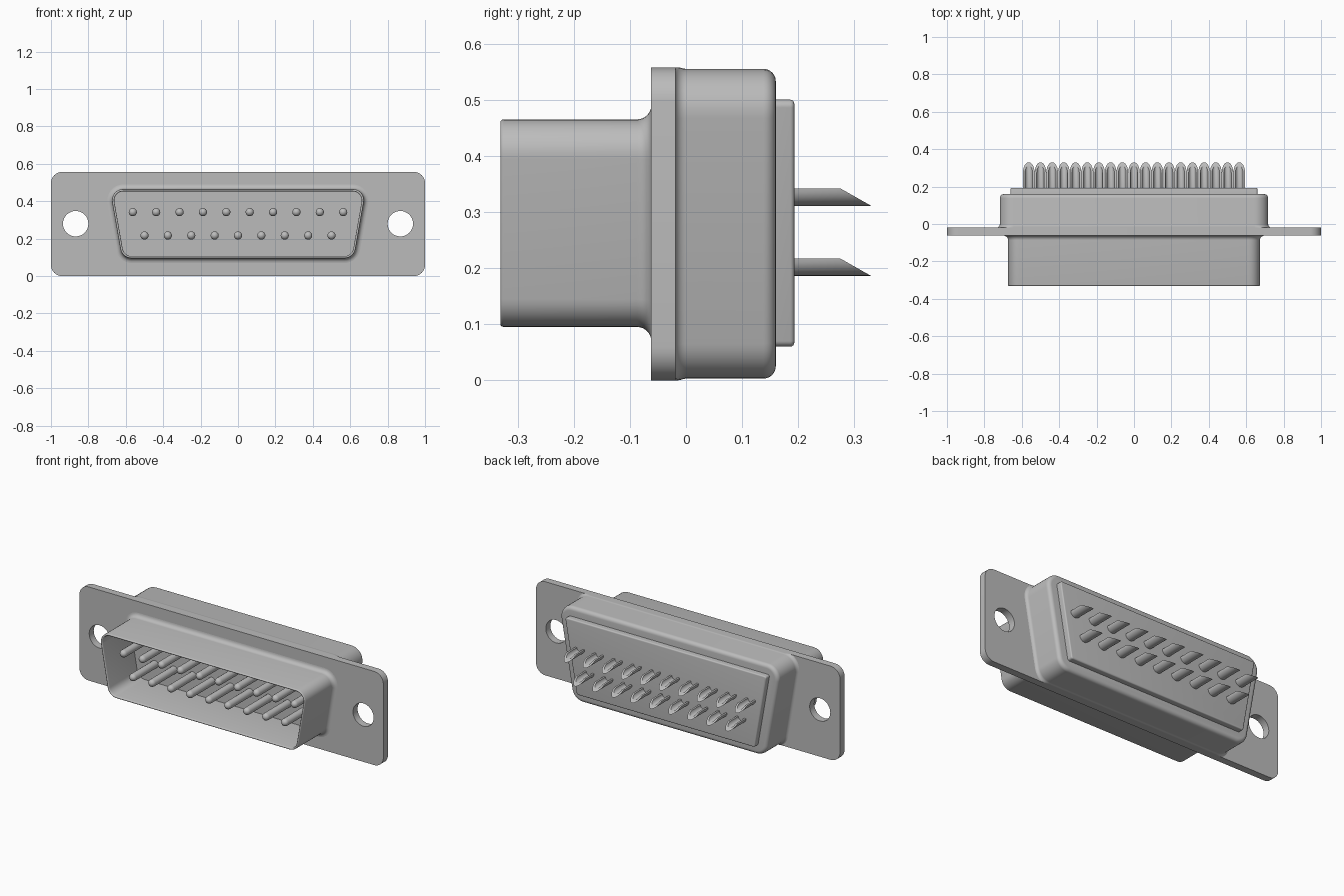
import bpy, bmesh, math

cube = bpy.data.objects.get("Cube")
if cube:
    bpy.data.objects.remove(cube, do_unlink=True)

grey = bpy.data.materials.new("plain grey")
grey.use_nodes = True
COLOUR = (0.5, 0.5, 0.5, 1)
grey.diffuse_color = COLOUR
grey.node_tree.nodes["Principled BSDF"].inputs["Base Color"].default_value = COLOUR

TILT = math.radians(10)


def add_object(name, mesh, x=0, z=0):
    obj = bpy.data.objects.new(name, mesh)
    obj.location = (x, 0, z)
    bpy.context.collection.objects.link(obj)
    return obj


def finish(mesh, angle=35):
    mesh.materials.clear()
    mesh.materials.append(grey)
    mesh.shade_smooth()
    mesh.set_sharp_from_angle(angle=math.radians(angle))
    return mesh


def loft(name, rings):
    """Skin a list of equal-length point loops and cap both ends."""
    bm = bmesh.new()
    loops = [[bm.verts.new(p) for p in ring] for ring in rings]
    n = len(loops[0])
    for a, b in zip(loops, loops[1:]):
        for i in range(n):
            j = (i + 1) % n
            bm.faces.new((a[i], a[j], b[j], b[i]))
    bm.faces.new(loops[0])
    bm.faces.new(loops[-1])
    bmesh.ops.recalc_face_normals(bm, faces=bm.faces)
    mesh = bpy.data.meshes.new(name)
    bm.to_mesh(mesh)
    bm.free()
    return finish(mesh)


def outline(half_top, z0, z1, radius, offset=0, tilt=TILT, steps=8):
    """Rounded trapezoid in x and z, wide side up, grown by offset."""
    right = []
    for zc, start, end in ((z0 + radius, -math.pi / 2, -tilt),
                           (z1 - radius, -tilt, math.pi / 2)):
        xc = half_top - (z1 - zc) * math.tan(tilt) - radius / math.cos(tilt)
        for i in range(steps + 1):
            a = start + (end - start) * i / steps
            right.append((xc + (radius + offset) * math.cos(a),
                          zc + (radius + offset) * math.sin(a)))
    return right + [(-x, z) for x, z in reversed(right)]


def arc(y, off, r, start, end, steps=6):
    """Depth and offset pairs along a circular edge, angles in degrees."""
    angles = [math.radians(start + (end - start) * i / steps) for i in range(steps + 1)]
    return [(y + r * math.cos(a), off + r * math.sin(a)) for a in angles]


def trapezoid_solid(name, shape, profile, top=9, bottom=-9):
    rings = [[(x, y, min(max(z, bottom), top)) for x, z in outline(*shape, off)]
             for y, off in profile]
    return add_object(name, loft(name, rings))


# Flange with two mounting holes
HEIGHT = 0.557
curve = bpy.data.curves.new("flange", "CURVE")
curve.dimensions = "2D"
curve.fill_mode = "BOTH"
curve.extrude = 0.0215
loops = [outline(1, 0, HEIGHT, 0.06, tilt=0)]
for side in (-1, 1):
    loops.append([(side * 0.868 + 0.068 * math.cos(math.tau * i / 32),
                   0.28 + 0.068 * math.sin(math.tau * i / 32)) for i in range(32)])
for loop in loops:
    spline = curve.splines.new("POLY")
    spline.points.add(len(loop) - 1)
    for point, (x, z) in zip(spline.points, loop):
        point.co = (x, z, 0, 1)
    spline.use_cyclic_u = True
source = add_object("flange_curve", curve)
bpy.context.view_layer.update()
flange_mesh = bpy.data.meshes.new_from_object(
    source.evaluated_get(bpy.context.evaluated_depsgraph_get()))
bpy.data.objects.remove(source, do_unlink=True)
flange = add_object("flange", finish(flange_mesh))
flange.rotation_euler.x = math.pi / 2
flange.location.y = -0.0405

# Hollow front shell with a flared root and rounded lip
trapezoid_solid("front_shell", (0.685, 0.095, 0.465, 0.06),
                arc(-0.087, 0.025, 0.025, 0, -90)
                + arc(-0.325, -0.006, 0.006, 90, 270)
                + [(-0.066, -0.012)])

# Rear body, its root flare kept inside the flange height
trapezoid_solid("rear_body", (0.732, 0.003, 0.555, 0.075),
                arc(0.0, 0.02, 0.02, 180, 270)
                + arc(0.138, -0.022, 0.022, 90, 0), top=HEIGHT, bottom=0)

# Raised insulator on the back
trapezoid_solid("rear_insulator", (0.663, 0.06, 0.5, 0.012),
                [(0.15, 0)] + arc(0.186, -0.007, 0.007, 90, 0, 4))

# Round-tipped contact pin
TIP = [(-0.062, 0.022)] + [(-0.27 - 0.022 * math.sin(a), 0.022 * math.cos(a))
                           for a in (math.radians(d) for d in range(0, 90, 17))]
pin_mesh = loft("contact_pin", [[(r * math.cos(math.tau * i / 16), y,
                                  r * math.sin(math.tau * i / 16)) for i in range(16)]
                                for y, r in TIP])

# Half-round solder cup with a slanted end
half = [math.pi + math.pi * i / 12 for i in range(13)]
section = [(r * math.cos(a), r * math.sin(a))
           for r, angles in ((0.031, half), (0.02, half[::-1])) for a in angles]
cup_mesh = loft("solder_cup", [[(x, 0.185, z) for x, z in section],
                               [(x, 0.275 - z * 1.77, z) for x, z in section]])

# Two staggered rows of contacts
for row, count, z in (("upper", 10, 0.342), ("lower", 9, 0.217)):
    for i in range(count):
        x = (i - (count - 1) / 2) * 0.125
        add_object(f"{row}_pin_{i + 1}", pin_mesh, x, z)
        add_object(f"{row}_cup_{i + 1}", cup_mesh, x, z)
